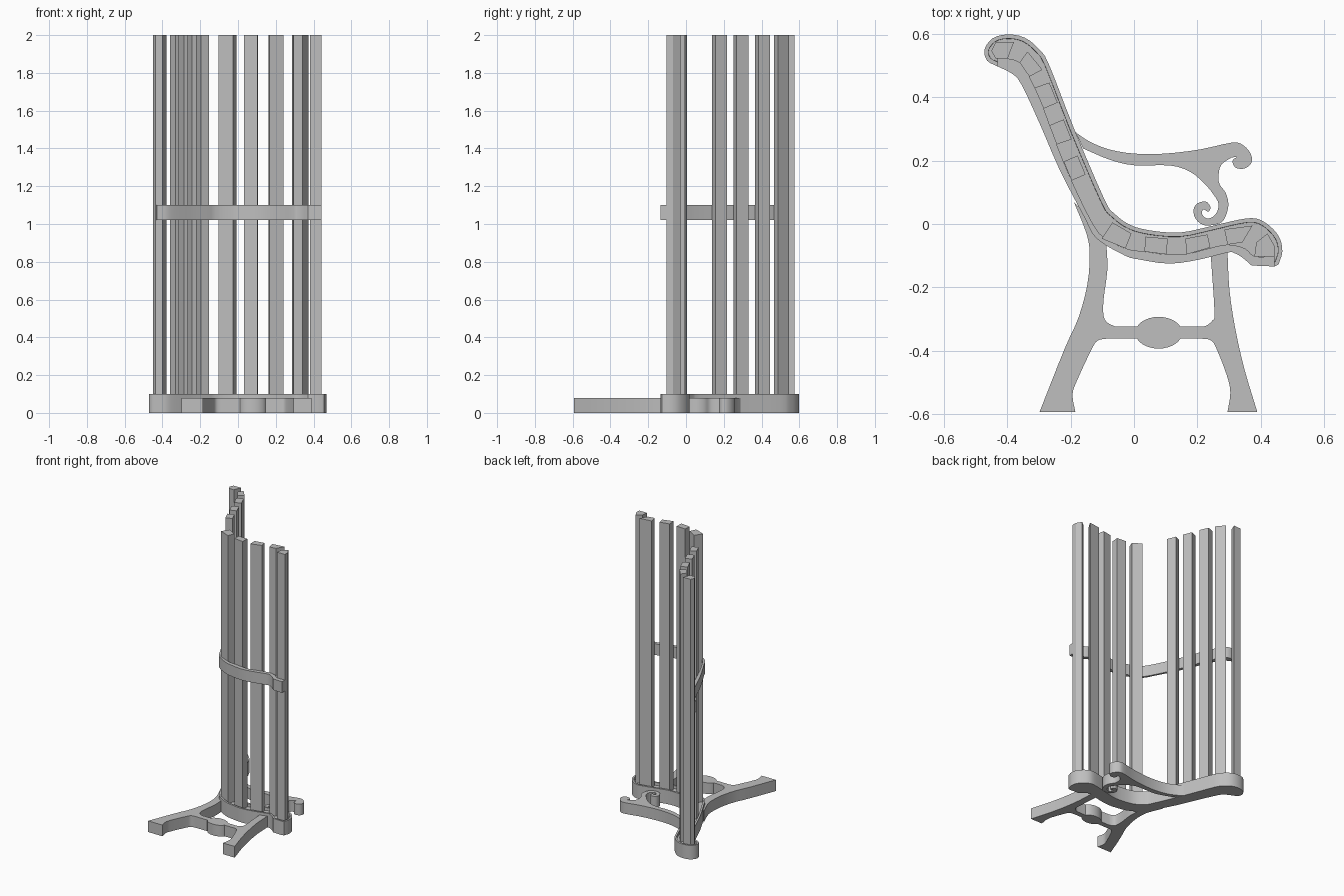
import bpy, bmesh, math
from mathutils import Vector

# Cast bench end lying on its side, slats rising along z. Profiles are in hundredths of a unit.
grey = bpy.data.materials.new("plain_grey")
grey.diffuse_color = (0.52, 0.52, 0.52, 1)


def smooth(pts, n=3):
    """Catmull-Rom curve through an open chain of points."""
    p = [Vector(q) for q in pts]
    p = [2 * p[0] - p[1]] + p + [2 * p[-1] - p[-2]]
    out = []
    for a, b, c, d in zip(p, p[1:], p[2:], p[3:]):
        for i in range(n):
            t = i / n
            out.append(0.5 * (2 * b + (c - a) * t + (2 * a - 5 * b + 4 * c - d) * t * t
                              + (3 * b - a - 3 * c + d) * t ** 3))
    return out + [p[-2]]


def extrude(name, outline, z0, z1, rim=0, depth=0):
    """Extrude a flat outline; optionally sink the top inside a raised rim."""
    pts = [Vector(q) / 100 for q in outline]
    pts = [q for i, q in enumerate(pts) if (q - pts[i - 1]).length > 1e-4]
    bm = bmesh.new()
    top = bm.faces.new([bm.verts.new((q.x, q.y, z1)) for q in pts])
    top.normal_update()
    if top.normal.z < 0:
        top.normal_flip()
    bottom = bmesh.ops.extrude_face_region(bm, geom=[top], use_keep_orig=True)["geom"]
    for v in bottom:
        if isinstance(v, bmesh.types.BMVert):
            v.co.z = z0
    bmesh.ops.recalc_face_normals(bm, faces=bm.faces)
    if rim:
        top = max(bm.faces, key=lambda f: f.calc_center_median().z)
        bmesh.ops.inset_region(bm, faces=[top], thickness=rim, use_even_offset=True)
        wall = bmesh.ops.inset_region(bm, faces=[top], thickness=0.0005, use_even_offset=True)
        for v in top.verts:
            v.co.z -= depth
    me = bpy.data.meshes.new(name)
    bm.to_mesh(me)
    bm.free()
    me.materials.append(grey)
    ob = bpy.data.objects.new(name, me)
    bpy.context.collection.objects.link(ob)
    bpy.ops.object.select_all(action='DESELECT')
    ob.select_set(True)
    bpy.context.view_layer.objects.active = ob
    bpy.ops.object.shade_smooth_by_angle(angle=math.radians(30))
    return ob


# Curved rail that carries the back and seat slats
rail_sitting_side = smooth([
    (-43, 49.7), (-46.3, 51.5), (-47.2, 55), (-44.6, 58.6), (-39.9, 59.8), (-34.5, 58.8),
    (-29.8, 55), (-26.7, 50), (-18.8, 29.8), (-9.3, 7.7), (-6.2, 3.3), (-1.4, -.2), (4.9, -2),
    (14.4, -2.7), (23.8, -.8), (33.3, 1.4), (38.6, 1.7), (42.7, -.5), (45.9, -4.3),
    (46.8, -8.7), (45.6, -12.8)])
under_side = smooth([
    (37.1, -13.1), (34.2, -10.6), (31.7, -9.2), (29.5, -9), (20.7, -11.2), (11.2, -12.5),
    (1.7, -11.2), (-3, -9.9), (-11.8, -4.6), (-15.6, 2), (-23.5, 17.2), (-29.5, 31.1),
    (-35.5, 44), (-38.6, 47.5), (-43, 49.7)])
extrude("end_rail", rail_sitting_side + [Vector((44.3, -13.4))] + under_side, 0, 0.1, 0.013, 0.02)

# Thin middle brace running along the underside of the slats
brace_inner = smooth([
    (-43.2, 52.2), (-39.9, 52.2), (-36.1, 51), (-33, 46.5), (-28.5, 36.4), (-24.4, 25.1),
    (-19.7, 13.7), (-13.5, 1), (-9.5, -4.3), (-2.7, -7.7), (3.3, -8.7), (10.3, -9.6),
    (16.6, -9.5), (23.2, -7.8), (29.5, -6.5), (35, -7.7), (38, -10.2), (44.3, -10.2)])
extrude("middle_brace", brace_inner + [Vector((44.3, -13.4))] + under_side, 1.02, 1.1)

# Slats, from the top of the back to the front of the seat
slats = [
    [(-43.7, 57.3), (-37.8, 57.5), (-39.9, 52.2), (-43.7, 52.2), (-45, 54.7)],
    [(-33.6, 54.4), (-28.9, 48.7), (-33, 46.5), (-36.1, 51)],
    [(-31.4, 43), (-26.7, 44.6), (-24.1, 38.3), (-28.5, 36.4)],
    [(-26.7, 31.1), (-22.2, 33), (-19.7, 26.7), (-24.4, 25.1)],
    [(-22.2, 19.7), (-17.8, 21.6), (-15.3, 15.6), (-19.7, 13.7)],
    [(-6.8, .5), (-.8, -3), (-2.7, -7.7), (-10.2, -4.6)],
    [(3.6, -4), (10.6, -4.6), (10.3, -9.6), (3.3, -8.7)],
    [(16.2, -4.6), (23.2, -3.3), (24.1, -7.4), (16.6, -9.6)],
    [(28.5, -1.7), (37.4, -.5), (34.2, -5.8), (29.5, -6.5)],
    [(42.1, -3), (44.3, -6.8), (44.3, -10.2), (38, -10.2), (38.6, -5.8)],
]
for i, s in enumerate(slats):
    extrude(f"slat_{i + 1}", s, 0.07, 2.0)

# Legs joined by a crossbar
rear_outer = smooth([(-19, 7), (-15, -3), (-14, -9.6), (-14.7, -19), (-17.5, -29.5), (-22, -39.6), (-29.8, -59.3)])
rear_foot = smooth([(-18.5, -59.3), (-19.4, -53.8), (-17.8, -49), (-13.4, -39.6), (-11.5, -36.8), (-8.8, -36.2)])
front_foot = smooth([(21.5, -36.2), (24, -36.6), (25.7, -38.6), (29.2, -47.5), (30.4, -53.2), (29.5, -59.3)])
front_outer = smooth([(38.9, -59.3), (34.9, -46), (32, -33.3), (30.1, -20.7), (29.5, -8.5)])
front_inner = smooth([(24.2, -9.5), (25.4, -27.6), (24.8, -30.4), (22.5, -32.2), (20, -32.4)])
rear_inner = smooth([(-5.8, -32.4), (-8.4, -31.1), (-9.6, -28.9), (-9.6, -23.8), (-8.4, -14.4), (-8.7, -6.5)])
extrude("legs_and_crossbar", rear_outer + rear_foot + front_foot + front_outer + front_inner
        + rear_inner + [Vector((-11, -4)), Vector((-15, 3))], 0, 0.08)

# Oval boss in the middle of the crossbar
oval = [(7.8 + 7.4 * math.cos(a), -34.3 + 5 * math.sin(a))
        for a in (math.tau * i / 32 for i in range(32))]
extrude("crossbar_boss", oval, 0, 0.08)

# Scrolled armrest
arm_top = smooth([
    (-18.5, 29), (-14, 26), (-7.7, 23.5), (.2, 22.2), (9.6, 22.2), (20.7, 23.5), (31, 25.7),
    (34.5, 24.8), (36.8, 22.2), (37.1, 19.4), (34.9, 17.5), (32, 17.8), (31.1, 20), (32.6, 21.2)])
arm_scroll = smooth([
    (30.8, 21), (27.6, 18.8), (26.7, 15.6), (27, 12.5), (28.9, 9.9), (29.8, 6.2), (28.9, 2.4),
    (27, .2), (22.2, -.4), (19.4, 1.7), (18.8, 4.6), (20, 6.5), (22.6, 7.1), (24.1, 5.5),
    (23.5, 3.9), (21.9, 4.6), (21.5, 3.1), (23.2, 1.7), (25.7, 3), (26.7, 6.2), (25.1, 9.3),
    (21.9, 13.1), (17.5, 16.6), (11.2, 18.5), (.2, 18.5), (-7.7, 20.3), (-16, 23.8)])
extrude("armrest", arm_top + arm_scroll, 0, 0.08)
